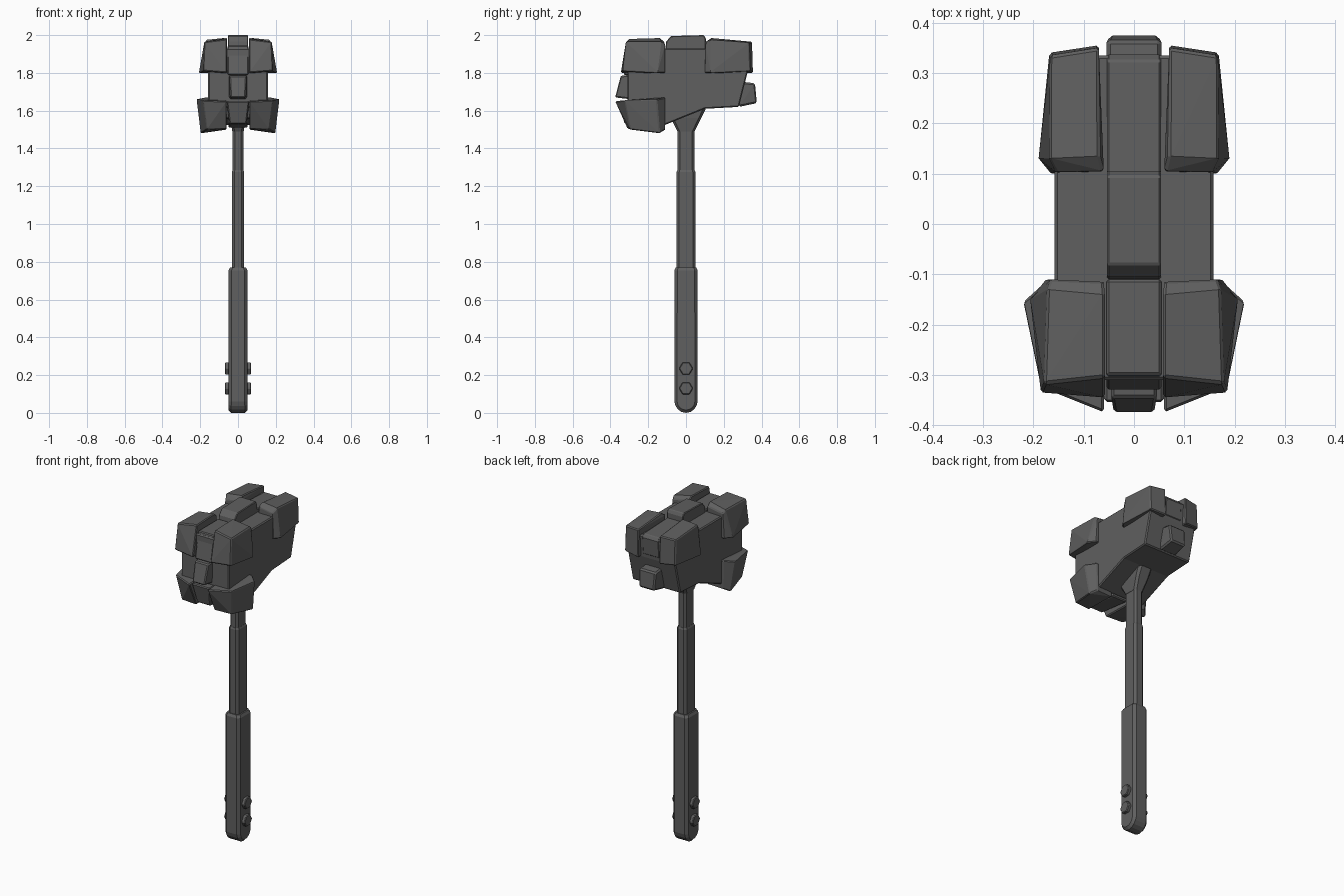
import bpy, bmesh, math
from mathutils import Matrix

if "Cube" in bpy.data.objects:
    bpy.data.objects.remove(bpy.data.objects["Cube"])

grey = bpy.data.materials.new("dark_grey_metal")
grey.diffuse_color = (0.115, 0.115, 0.115, 1)
grey.use_nodes = True
grey.node_tree.nodes["Principled BSDF"].inputs["Base Color"].default_value = grey.diffuse_color


def finish(name, bm, bevel=0.0, mirror=False):
    bmesh.ops.recalc_face_normals(bm, faces=bm.faces)
    me = bpy.data.meshes.new(name)
    bm.to_mesh(me)
    bm.free()
    me.materials.append(grey)
    ob = bpy.data.objects.new(name, me)
    bpy.context.collection.objects.link(ob)
    if bevel:
        m = ob.modifiers.new("bevel", 'BEVEL')
        m.width = bevel
        m.segments = 1
        m.limit_method = 'ANGLE'
        m.angle_limit = math.radians(40)
    if mirror:
        ob.modifiers.new("mirror", 'MIRROR')
    return ob


def hull(name, points, bevel=0.0, mirror=False):
    """Convex block from its corner points."""
    bm = bmesh.new()
    for p in points:
        bm.verts.new(p)
    bmesh.ops.convex_hull(bm, input=bm.verts)
    bmesh.ops.dissolve_limit(bm, angle_limit=0.03, verts=bm.verts, edges=bm.edges)
    return finish(name, bm, bevel, mirror)


def extrude_x(name, profile, half, bevel=0.0):
    """Side profile (y, z) extruded to both sides."""
    bm = bmesh.new()
    f = bm.faces.new([bm.verts.new((-half, y, z)) for y, z in profile])
    r = bmesh.ops.extrude_face_region(bm, geom=[f])
    vs = [v for v in r["geom"] if isinstance(v, bmesh.types.BMVert)]
    bmesh.ops.translate(bm, verts=vs, vec=(2 * half, 0, 0))
    return finish(name, bm, bevel)


def ring(hx, hy, z, c):
    """Chamfered rectangle at height z."""
    return [(sx * a, sy * b, z) for sx in (-1, 1) for sy in (-1, 1)
            for a, b in ((hx, hy - c), (hx - c, hy))]


# Hammer head core
extrude_x("head_core", [(-.31, 1.93), (-.31, 1.56), (-.11, 1.525), (.10, 1.61),
                        (.28, 1.62), (.325, 1.80), (.335, 1.93)], .158, .006)

# Corner blocks, one side mirrored
hull("upper_front_block", [
    (.058, -.305, 1.98), (.178, -.318, 1.965), (.172, -.13, 1.965), (.058, -.14, 1.985),
    (.058, -.345, 1.80), (.185, -.335, 1.81), (.207, -.15, 1.80), (.175, -.11, 1.80),
    (.06, -.115, 1.80), (.165, -.11, 1.95), (.06, -.115, 1.965)], .005, True)
hull("lower_front_block", [
    (.06, -.375, 1.65), (.185, -.325, 1.655), (.22, -.155, 1.66), (.17, -.11, 1.67),
    (.06, -.12, 1.67), (.06, -.31, 1.505), (.165, -.295, 1.50), (.198, -.14, 1.48),
    (.165, -.11, 1.50), (.06, -.115, 1.50)], .005, True)
hull("upper_rear_block", [
    (.07, .35, 1.965), (.166, .335, 1.96), (.168, .13, 1.975), (.068, .135, 1.985),
    (.07, .355, 1.80), (.168, .34, 1.81), (.19, .13, 1.80), (.165, .10, 1.80),
    (.06, .10, 1.80), (.06, .105, 1.965), (.155, .103, 1.95)], .005, True)

# Centre plates and blocks
extrude_x("top_ridge", [(-.11, 1.92), (-.105, 1.965), (-.08, 1.995), (.095, 2.0),
                        (.105, 1.98), (.105, 1.92)], .054, .004)
extrude_x("upper_front_centre", [(-.30, 1.945), (-.33, 1.79), (-.25, 1.79),
                                 (-.11, 1.90), (-.11, 1.945)], .055, .005)
hull("middle_front_centre", [(s * x, y, z) for s in (-1, 1) for x, y, z in (
    (.045, -.345, 1.785), (.04, -.375, 1.67), (.048, -.29, 1.79), (.048, -.29, 1.66))], .006)
hull("lower_front_centre", [(s * x, y, z) for s in (-1, 1) for x, y, z in (
    (.06, -.355, 1.65), (.045, -.325, 1.53), (.06, -.12, 1.66), (.05, -.12, 1.51))], .006)
extrude_x("rear_top_strip", [(.10, 1.92), (.10, 1.95), (.325, 1.94), (.337, 1.92),
                             (.33, 1.82), (.28, 1.82)], .054, .004)
hull("lower_rear_centre", [(s * x, y, z) for s in (-1, 1) for x, y, z in (
    (.055, .28, 1.755), (.055, .365, 1.745), (.05, .375, 1.64), (.055, .28, 1.62))], .008)

# Flared collar under the head
hull("collar", ring(.045, .105, 1.61, .015) + ring(.042, .08, 1.56, .013)
     + ring(.03, .045, 1.49, .012))

# Two-step shaft
hull("upper_shaft", ring(.028, .045, 1.26, .012) + ring(.028, .045, 1.52, .012))
hull("lower_shaft", ring(.033, .05, .74, .014) + ring(.033, .05, 1.275, .014)
     + ring(.029, .046, 1.285, .012))

# Grip with rounded pommel end
grip = ring(.05, .062, .755, .016) + ring(.042, .054, .77, .014) + ring(.05, .062, .06, .016)
for i in range(9):
    a = math.pi * i / 8
    grip += [(s * .036, -.060 * math.cos(a), .06 - .06 * math.sin(a)) for s in (-1, 1)]
    grip += [(s * .05, -.047 * math.cos(a), .06 - .045 * math.sin(a)) for s in (-1, 1)]
hull("grip", grip)

# Hexagonal bolts through the grip
for i, z in enumerate((.13, .235)):
    bm = bmesh.new()
    bmesh.ops.create_cone(bm, cap_ends=True, segments=6, radius1=.037, radius2=.037, depth=.138)
    # turn so that corners point along y
    bmesh.ops.transform(bm, verts=bm.verts, matrix=Matrix.Translation((0, 0, z))
                        @ Matrix.Rotation(math.pi / 2, 4, 'Y') @ Matrix.Rotation(math.pi / 2, 4, 'Z'))
    ys = [v.co.y for v in bm.verts]
    if max(ys) < .035:
        bmesh.ops.rotate(bm, verts=bm.verts, cent=(0, 0, z), matrix=Matrix.Rotation(math.pi / 6, 3, 'X'))
    finish("bolt_%d" % (i + 1), bm, .004)
